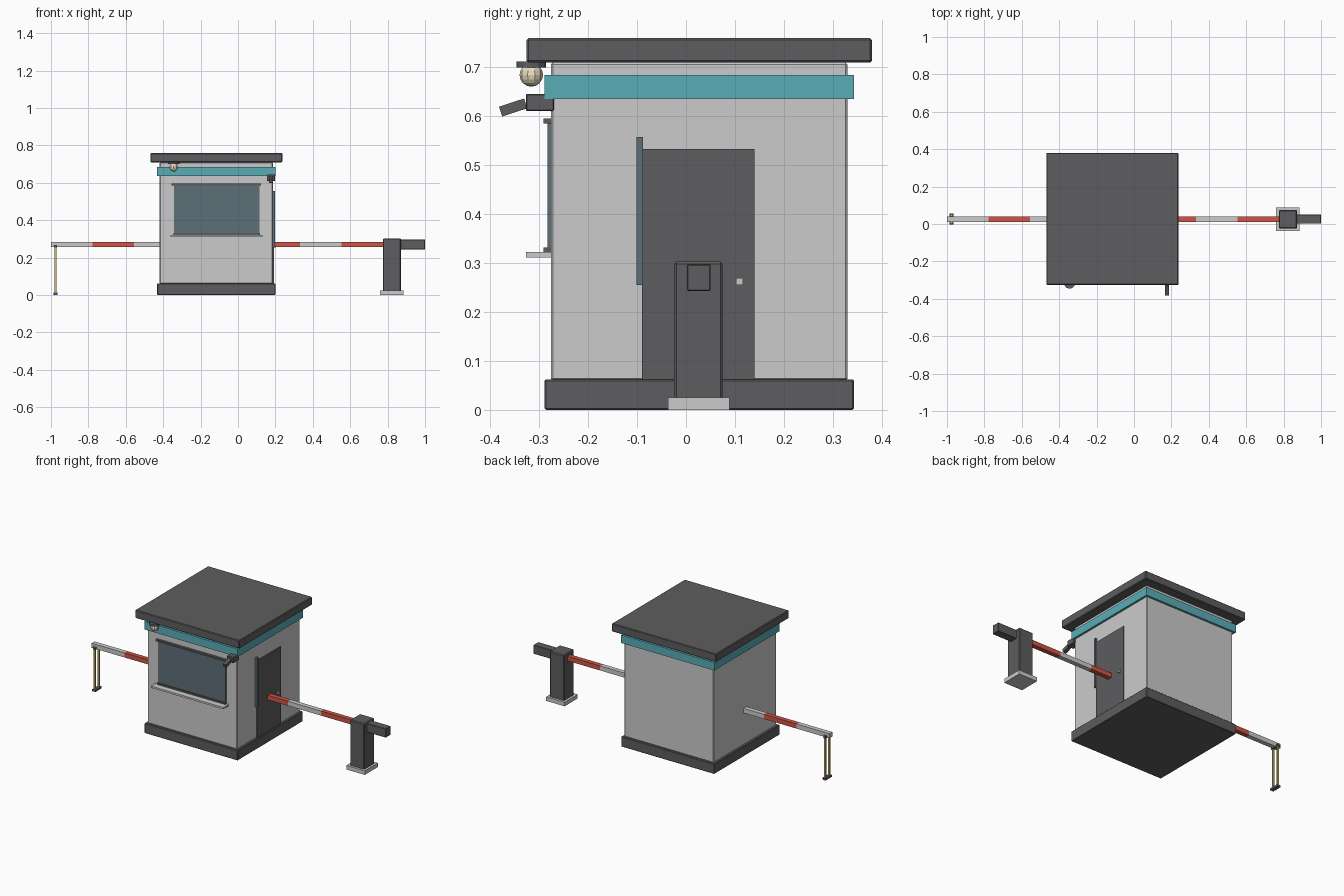
import bpy, bmesh, math
from mathutils import Matrix, Vector

if "Cube" in bpy.data.objects:
    bpy.data.objects.remove(bpy.data.objects["Cube"])


def material(name, rgb):
    m = bpy.data.materials.new(name)
    m.diffuse_color = (*rgb, 1)
    m.use_nodes = True
    m.node_tree.nodes["Principled BSDF"].inputs["Base Color"].default_value = m.diffuse_color
    return m


DARK = material("dark_grey", (0.11, 0.11, 0.115))
TEAL = material("teal", (0.10, 0.42, 0.47))
GLASS = material("glass_blue", (0.11, 0.16, 0.19))
RED = material("red", (0.62, 0.09, 0.06))
YELLOW = material("yellow", (0.62, 0.50, 0.15))
CREAM = material("cream", (0.80, 0.72, 0.52))


def finish(name, bm, mat):
    me = bpy.data.meshes.new(name)
    bm.to_mesh(me)
    bm.free()
    ob = bpy.data.objects.new(name, me)
    bpy.context.collection.objects.link(ob)
    if mat:
        me.materials.append(mat)
    return ob


def box(name, x, y, z, mat=None, bevel=0.0, tilt=0.0):
    """Box from (min, max) ranges, optionally tilted about x and bevelled."""
    bm = bmesh.new()
    bmesh.ops.create_cube(bm, size=1)
    size = [r[1] - r[0] for r in (x, y, z)]
    mid = Vector([(r[0] + r[1]) / 2 for r in (x, y, z)])
    bmesh.ops.scale(bm, vec=size, verts=bm.verts)
    bmesh.ops.transform(bm, matrix=Matrix.Translation(mid) @ Matrix.Rotation(tilt, 4, 'X'),
                        verts=bm.verts)
    ob = finish(name, bm, mat)
    if bevel:
        mod = ob.modifiers.new("edge_bevel", 'BEVEL')
        mod.width = bevel
        mod.segments = 1
    return ob


CX, CY = -0.116, 0.027  # booth centre


def slab(name, half, z, mat=None, bevel=0.0):
    return box(name, (CX - half, CX + half), (CY - half, CY + half), z, mat, bevel)


# Booth shell
slab("booth_base", 0.316, (0, 0.062), DARK, 0.003)
slab("booth_walls", 0.303, (0.06, 0.709), None, 0.004)
slab("trim_band", 0.316, (0.635, 0.684), TEAL)
slab("roof", 0.353, (0.709, 0.759), DARK, 0.004)

# Front window
box("window_glass", (-0.342, 0.114), (-0.283, -0.27), (0.325, 0.590), GLASS)
box("window_top_trim", (-0.355, 0.123), (-0.291, -0.27), (0.585, 0.595), DARK)
box("window_bottom_trim", (-0.345, 0.117), (-0.291, -0.27), (0.320, 0.331), DARK)
box("window_sill", (-0.360, 0.130), (-0.327, -0.27), (0.311, 0.322))

# Side door, handle and narrow glass strip
box("door", (0.17, 0.193), (-0.09, 0.14), (0.06, 0.533), DARK)
box("door_handle", (0.19, 0.203), (0.102, 0.116), (0.255, 0.269))
box("side_glass_strip", (0.17, 0.199), (-0.101, -0.088), (0.255, 0.557), GLASS)

# Lamp under the eave
bm = bmesh.new()
bmesh.ops.create_cone(bm, cap_ends=True, segments=12, radius1=0.030, radius2=0.030,
                      depth=0.012, matrix=Matrix.Translation((-0.344, -0.316, 0.705)))
finish("lamp_mount", bm, DARK)
bm = bmesh.new()
bmesh.ops.create_uvsphere(bm, u_segments=10, v_segments=8, radius=0.024,
                          matrix=Matrix.Translation((-0.344, -0.316, 0.684)))
finish("lamp_globe", bm, CREAM)

# Security camera
box("camera_mount", (0.154, 0.198), (-0.327, -0.27), (0.610, 0.645), DARK, 0.002)
box("camera_barrel", (0.165, 0.186), (-0.380, -0.326), (0.607, 0.628), DARK,
    tilt=math.radians(18))

# Barrier post
box("post_foot", (0.760, 0.885), (-0.037, 0.089), (0, 0.025))
box("post", (0.774, 0.872), (-0.024, 0.075), (0.02, 0.303), DARK, 0.005)
box("counterweight", (0.86, 1.0), (0.002, 0.050), (0.243, 0.297), DARK, 0.002)

# Striped barrier arm
count, start, end = 8, -1.0, 0.776
step = (end - start) / count
for i in range(count):
    a = start + i * step
    box(f"arm_segment_{i + 1}", (a, a + step), (0.012, 0.040), (0.256, 0.284),
        RED if i % 2 else None)

# Hanging arm rest
for side, y in (("front", 0.007), ("back", 0.047)):
    box(f"rest_leg_{side}", (-0.981, -0.971), (y - 0.005, y + 0.005), (0.008, 0.268), YELLOW)
box("rest_top_bar", (-0.984, -0.968), (0.0, 0.054), (0.254, 0.268), DARK)
box("rest_foot_bar", (-0.986, -0.964), (-0.003, 0.057), (0, 0.012), DARK)
